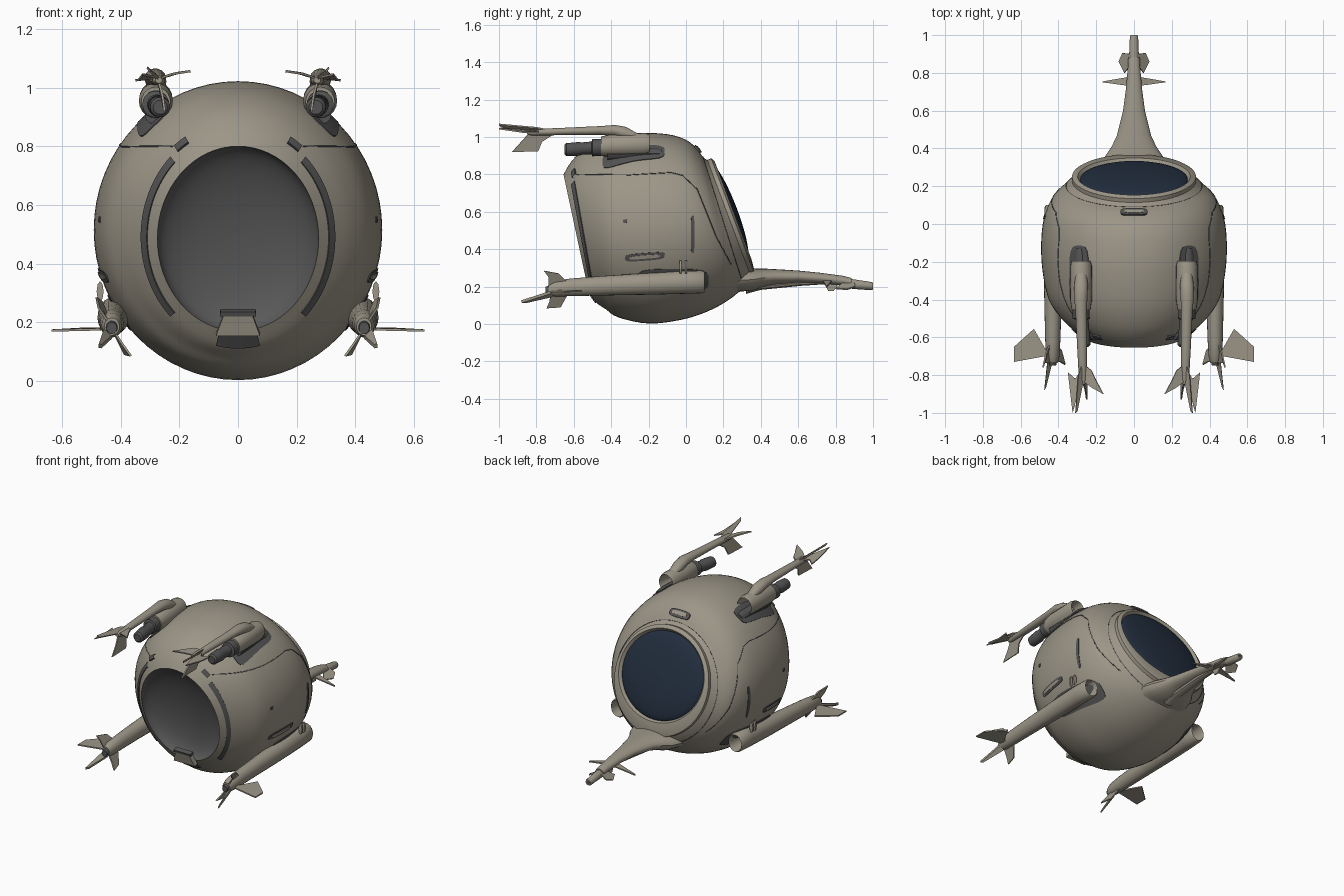
import bpy, bmesh, math
from mathutils import Vector as V
from mathutils.bvhtree import BVHTree

if "Cube" in bpy.data.objects:
    bpy.data.objects.remove(bpy.data.objects["Cube"])


def mat(name, c):
    m = bpy.data.materials.new(name)
    m.diffuse_color = (*c, 1)
    m.use_nodes = True
    m.node_tree.nodes["Principled BSDF"].inputs["Base Color"].default_value = m.diffuse_color
    return m


HULL = mat("warm_grey_hull", (0.335, 0.305, 0.245))
DARK = mat("dark_grey_metal", (0.085, 0.085, 0.085))
BOWL = mat("charcoal_hatch", (0.10, 0.10, 0.10))
GLASS = mat("navy_glass", (0.016, 0.027, 0.048))


def finish(name, bm, m, mirror=False, face=None, angle=35):
    bmesh.ops.remove_doubles(bm, verts=bm.verts, dist=1e-5)
    bmesh.ops.recalc_face_normals(bm, faces=bm.faces)
    if face is not None:  # open shells must face this way
        if sum((f.normal for f in bm.faces), V()).dot(face) < 0:
            bmesh.ops.reverse_faces(bm, faces=bm.faces)
    me = bpy.data.meshes.new(name)
    bm.to_mesh(me)
    bm.free()
    me.materials.append(m)
    ob = bpy.data.objects.new(name, me)
    bpy.context.collection.objects.link(ob)
    if mirror:
        ob.modifiers.new("mirror", "MIRROR").use_mirror_merge = False
    bpy.ops.object.select_all(action='DESELECT')
    bpy.context.view_layer.objects.active = ob
    ob.select_set(True)
    bpy.ops.object.shade_smooth_by_angle(angle=math.radians(angle))
    return ob


def loft(name, rings, m, mirror=False, caps=True, closed=True, face=None):
    bm = bmesh.new()
    rv = [[bm.verts.new(p) for p in r] for r in rings]
    n = len(rv[0])
    for a, b in zip(rv, rv[1:]):
        for i in range(n if closed else n - 1):
            j = (i + 1) % n
            bm.faces.new((a[i], a[j], b[j], b[i]))
    if caps:
        bm.faces.new(rv[0])
        bm.faces.new(rv[-1])
    return finish(name, bm, m, mirror, face)


def tube(name, secs, m, mirror=True, n=20):
    # secs: x, y, z, half width, half height
    loft(name, [[V((x + rx * math.cos(k * math.tau / n), y, z + rz * math.sin(k * math.tau / n)))
                 for k in range(n)] for x, y, z, rx, rz in secs], m, mirror)


def fin(name, pts, m=HULL, th=0.008, mirror=True):
    bm = bmesh.new()
    pts = [V(p) for p in pts]
    nrm = (pts[1] - pts[0]).cross(pts[2] - pts[0]).normalized() * th / 2
    a = [bm.verts.new(p + nrm) for p in pts]
    b = [bm.verts.new(p - nrm) for p in pts]
    bm.faces.new(a)
    bm.faces.new(b[::-1])
    for i in range(len(a)):
        j = (i + 1) % len(a)
        bm.faces.new((a[i], b[i], b[j], a[j]))
    finish(name, bm, m, mirror)


# hull sections: top y, z, bottom y, z, half width
SEC = [(-.655, .80, -.52, .17, .275), (-.612, .87, -.48, .115, .33), (-.54, .935, -.43, .08, .395),
       (-.42, .99, -.36, .035, .455), (-.25, 1.02, -.20, .003, .487), (-.10, 1.015, -.03, .022, .490),
       (.0, .985, .11, .065, .47), (.06, .935, .23, .13, .425), (.09, .895, .31, .20, .36), (.115, .875, .345, .26, .325)]


def section(t):
    i = min(int(t), len(SEC) - 2)
    f = t - i
    p = [SEC[max(0, min(len(SEC) - 1, i + k))] for k in (-1, 0, 1, 2)]
    return [0.5 * (2 * b + (c - a) * f + (2 * a - 5 * b + 4 * c - d) * f * f + (3 * b - a - 3 * c + d) * f ** 3)
            for a, b, c, d in zip(*p)]


def oval(s, k=1.0, off=V(), a=0.0):
    top, bot = V((0, s[0], s[1])), V((0, s[2], s[3]))
    mid = (top + bot) / 2
    return mid + off + k * ((top - mid) * math.sin(a) + V((s[4] * math.cos(a), 0, 0)))


def on_hull(t, a, lift=0.0):
    p = oval(section(t), a=a)
    return p + (p - V((0, -.15, .51))).normalized() * lift


N = 64
RING = [math.tau * i / N for i in range(N)]
hull = loft("hull", [[on_hull(k / 4, a) for a in RING] for k in range(4 * len(SEC) - 3)], HULL, caps=False)
bvh = BVHTree.FromPolygons([v.co for v in hull.data.vertices], [p.vertices[:] for p in hull.data.polygons])


def hit(p, d, lift=0.0):
    loc, nrm, _, _ = bvh.ray_cast(V(p) - V(d) * 2, V(d))
    if loc is None:
        loc, nrm, _, _ = bvh.find_nearest(V(p))
    if nrm.dot(loc - V((0, -.15, .51))) < 0:
        nrm = -nrm
    return loc + nrm * lift, nrm


def dome(name, s, depth, m, face):
    rings = [[oval(s, max(math.cos(q), .001), depth * math.sin(q), a) for a in RING]
             for q in [math.pi / 2 * k / 10 for k in range(11)]]
    loft(name, rings, m, caps=False, face=face)


# rear entry bowl and window glass
dome("entry_bowl", SEC[0], V((0, .10, .02)), BOWL, V((0, -1, 0)))
WIN = (.137, .85, .325, .35, .287)
dome("window_glass", WIN, V((0, .042, .015)), GLASS, V((0, 1, .3)))
# raised window frame
OUT = V((0, .026, .01))
frame = [(SEC[9], 1.01, V()), (SEC[9], 1.01, OUT * .8), (SEC[9], .985, OUT), (WIN, 1.04, OUT * .8), (WIN, 1.0, OUT * .3), (WIN, .98, V())]
loft("window_frame", [[oval(s, k, o, a) for a in RING] for s, k, o in frame], HULL, caps=False)


def strip(name, t0, t1, a0, a1, lift=.005, m=DARK, mirror=True):
    n = 24
    an = [math.radians(a0 + (a1 - a0) * i / n) for i in range(n + 1)]
    loft(name, [[on_hull(t, a, l) for a in an] for t, l in ((t0, 0), (t0, lift), (t1, lift), (t1, 0))], m, mirror, False, False)


def patch(name, p, d, u, v, power=4, m=DARK, lift=.004, mirror=True):
    # rounded plate that follows the hull
    def pt(k, a):
        c, s = math.cos(a), math.sin(a)
        r = (abs(c) ** power + abs(s) ** power) ** (-1 / power)
        return V(p) + k * r * (V(u) * c + V(v) * s)
    an = [math.tau * i / 32 for i in range(32)]
    rings = [[hit(pt(1, a), d, -.004)[0] for a in an]]
    rings += [[hit(pt(k, a), d, lift)[0] for a in an] for k in (1, .66, .33, .001)]
    loft(name, rings, m, mirror, False)


def seam(name, pts, d, r=.004, mirror=True):
    cu = bpy.data.curves.new(name, 'CURVE')
    cu.dimensions, cu.bevel_depth, cu.bevel_resolution = '3D', r, 0
    sp = cu.splines.new('POLY')
    fine = [V(a).lerp(V(b), k / 6) for a, b in zip(pts, pts[1:]) for k in range(6)] + [V(pts[-1])]
    sp.points.add(len(fine) - 1)
    for q, p in zip(sp.points, fine):
        q.co = (*hit(p, d)[0], 1)
    cu.materials.append(DARK)
    ob = bpy.data.objects.new(name, cu)
    bpy.context.collection.objects.link(ob)
    if mirror:
        ob.modifiers.new("mirror", "MIRROR")


# dark seals and seams
strip("entry_seal", .66, .98, -46, 46)
strip("entry_latch", .9, 1.2, 51, 59, .01)
strip("entry_sill", .1, 1.0, -103, -77, .006, DARK, False)
strip("window_seam", 7.97, 8.03, -60, 90, .002)
IN = (-1, 0, 0)
seam("side_seam", [(.5, -.58, .80), (.5, -.3, .797), (.5, -.08, .81), (.5, -.02, .795), (.5, .06, .72), (.5, .10, .62), (.5, .16, .47), (.5, .24, .32)], IN, .003)
# side details
patch("side_vent", (.5, -.22, .36), IN, (0, .105, .008), (0, 0, .02))
patch("side_vent_lid", (.5, -.22, .36), IN, (0, .08, .006), (0, 0, .009), m=HULL, lift=.007)
patch("side_slot", (.5, .035, .48), IN, (0, .009, 0), (0, 0, .10))
patch("side_port", (.5, -.325, .55), IN, (0, .01, 0), (0, 0, .01))
patch("lower_recess", (.5, -.07, .235), IN, (0, .19, 0), (0, 0, .06))
patch("upper_recess", (.29, -.28, 1), (0, 0, -1), (.05, 0, 0), (0, .165, 0))
patch("roof_latch", (0, .06, 1), (0, 0, -1), (.07, 0, 0), (0, .016, 0), 4, DARK, .01, False)
patch("roof_latch_lid", (0, .06, 1), (0, 0, -1), (.05, 0, 0), (0, .008, 0), 4, HULL, .013, False)
for y in (-.03, .0):
    tube("side_handle", [(.47, y - .006, .305, .012, .035), (.47, y + .006, .305, .012, .035)], HULL, n=8)

# entry step
fin("entry_step", [(-.075, -.535, .158), (.075, -.535, .158), (.05, -.555, .225), (-.05, -.555, .225)], HULL, .03, False)
fin("entry_step_bar", [(-.062, -.555, .225), (.062, -.555, .225), (.06, -.56, .24), (-.06, -.56, .24)], DARK, .03, False)

# nose boom with fins
tube("nose_boom", [(0, .22, .22, .19, .06), (0, .30, .235, .175, .06), (0, .36, .238, .152, .06), (0, .41, .247, .118, .05), (0, .47, .252, .09, .042),
                   (0, .6, .253, .058, .033), (0, .72, .246, .042, .028), (0, .84, .232, .032, .026),
                   (0, .885, .222, .03, .024)], HULL, False)
tube("nose_tip", [(0, .87, .218, .022, .022), (0, .89, .214, .026, .026), (0, .99, .203, .022, .022), (0, 1.0, .203, .018, .018)], HULL, False, 12)
tube("nose_muzzle", [(0, .98, .203, .013, .013), (0, 1.001, .203, .013, .013)], DARK, False, 10)
tube("nose_belly_rail", [(0, .32, .185, .035, .025), (0, .40, .20, .03, .018), (0, .62, .222, .024, .018), (0, .74, .222, .012, .01)], HULL, False, 10)
fin("nose_fin", [(.02, .78, .232), (.165, .755, .20), (.165, .75, .20), (.02, .73, .232)])
fin("nose_small_fin", [(.02, .90, .225), (.06, .905, .20), (.08, .86, .185), (.05, .80, .19), (.02, .84, .22)])
fin("nose_keel", [(0, .74, .22), (0, .76, .178), (0, .79, .178), (0, .82, .22)], mirror=False)

# lower side engines with hollow intakes
tube("lower_engine", [(.42, -.05, .225, .036, .042), (.42, .085, .225, .042, .05), (.42, .10, .225, .046, .054), (.42, .09, .225, .053, .06), (.423, 0, .224, .055, .062),
                      (.426, -.2, .215, .053, .058), (.429, -.45, .205, .045, .052), (.43, -.62, .196, .04, .047),
                      (.43, -.70, .19, .035, .042), (.43, -.735, .185, .026, .03)], HULL)
tube("lower_engine_intake", [(.42, -.06, .225, .034, .04), (.42, -.04, .225, .034, .04)], DARK)
tube("lower_engine_mount", [(.40, .02, .26, .035, .035), (.40, -.25, .25, .035, .035)], DARK, n=10)
tube("lower_exhaust", [(.43, -.72, .185, .022, .026), (.43, -.75, .18, .018, .02)], DARK, n=12)
fin("lower_wing_fin", [(.45, -.655, .178), (.47, -.66, .178), (.53, -.555, .178), (.635, -.65, .172), (.635, -.73, .172), (.47, -.70, .176)])
fin("lower_up_fin", [(.435, -.61, .20), (.465, -.68, .27), (.482, -.76, .285), (.475, -.735, .25), (.435, -.735, .19)])
fin("lower_down_fin", [(.43, -.62, .18), (.385, -.67, .09), (.365, -.745, .085), (.39, -.73, .12), (.43, -.72, .18)])
fin("lower_spike", [(.44, -.66, .19), (.46, -.74, .165), (.475, -.88, .12), (.465, -.86, .118), (.43, -.72, .15)], th=.014)

# upper engines: nacelle, nozzle, outrigger arm and tail fins
X = .28
tube("upper_nacelle", [(X, -.30, .96, .036, .04), (X, -.21, .96, .045, .049), (X, -.195, .96, .05, .054), (X, -.22, .96, .057, .062), (X, -.40, .955, .058, .06),
                       (X, -.455, .95, .05, .052)], HULL)
tube("upper_intake", [(X, -.31, .96, .034, .038), (X, -.29, .96, .034, .038)], DARK)
tube("upper_nozzle", [(X, -.44, .945, .044, .046), (X, -.50, .943, .046, .046), (X - .005, -.505, .942, .034, .034), (X - .01, -.56, .938, .033, .033),
                      (X - .01, -.57, .937, .037, .037), (X - .015, -.64, .933, .034, .034), (X - .015, -.65, .933, .024, .024)], DARK)
tube("upper_mount", [(X, -.13, .91, .03, .025), (X, -.17, .912, .036, .03), (X, -.42, .905, .038, .03)], DARK, n=12)
tube("upper_arm", [(X, -.26, 1.0, .028, .02), (X, -.32, 1.02, .036, .035), (X + .002, -.38, 1.035, .036, .03), (X, -.46, 1.035, .03, .024),
                   (.275, -.65, 1.03, .026, .02), (.27, -.82, 1.025, .022, .018), (.27, -.85, 1.025, .012, .01)], HULL, n=14)
fin("upper_inner_fin", [(.27, -.74, 1.03), (.225, -.775, 1.045), (.205, -.82, 1.05), (.162, -.90, 1.056), (.225, -.865, 1.046), (.27, -.83, 1.03)])
fin("upper_outer_fin", [(.275, -.76, 1.033), (.31, -.82, 1.03), (.35, -.785, 1.025), (.34, -.87, 1.026), (.325, -1.0, 1.045), (.30, -.91, 1.04), (.275, -.84, 1.033)])
fin("upper_top_fin", [(.27, -.72, 1.035), (.295, -.80, 1.05), (.31, -1.0, 1.068), (.30, -.99, 1.055), (.27, -.84, 1.03)])
fin("upper_down_fin", [(.27, -.70, 1.02), (.262, -.77, .975), (.25, -.79, .925), (.25, -.93, .92), (.258, -.88, .975), (.27, -.84, 1.02)])
